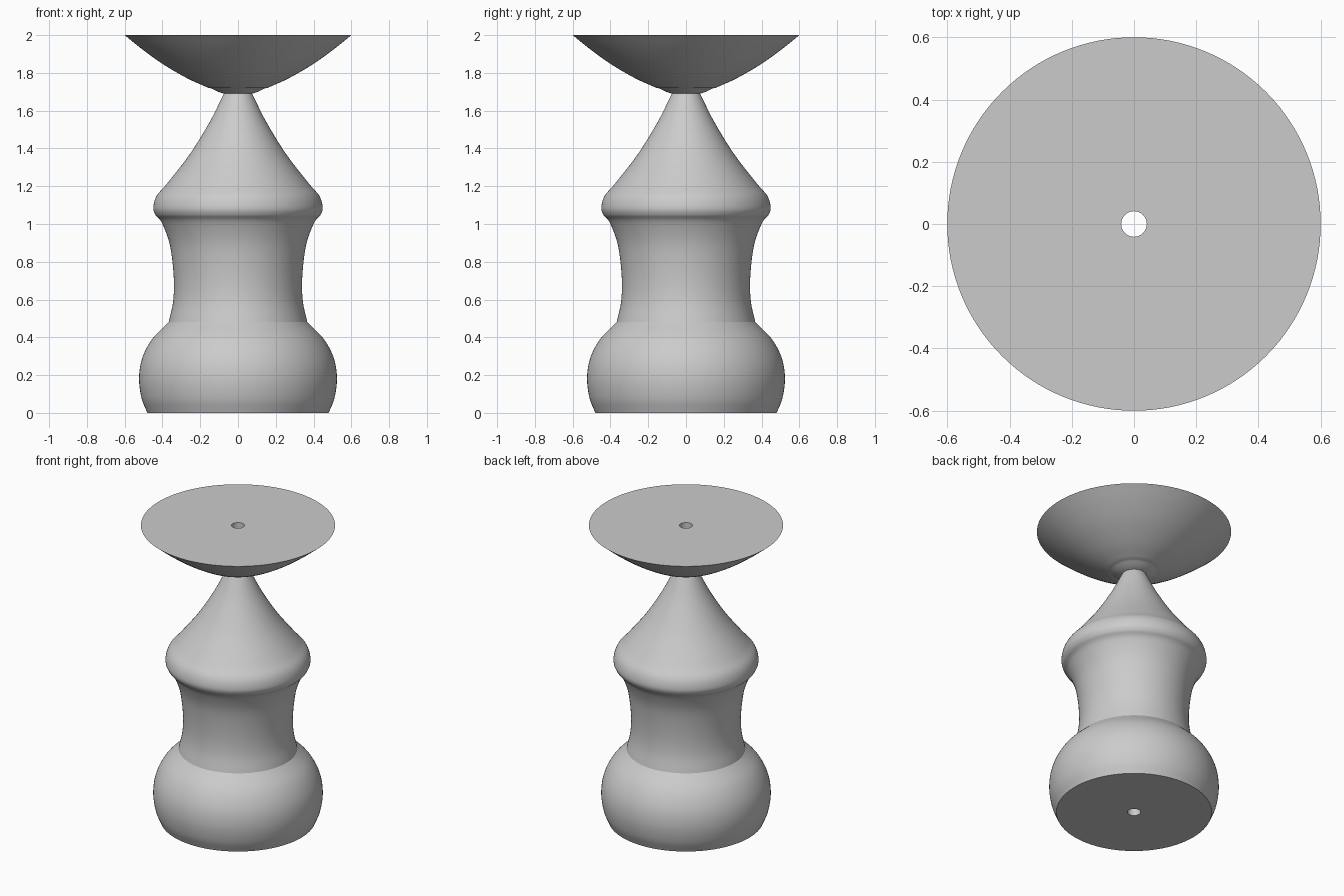
import bpy, bmesh, math
from mathutils import Matrix, Vector

if "Cube" in bpy.data.objects:
    bpy.data.objects.remove(bpy.data.objects["Cube"], do_unlink=True)

SIDES = 128
BORE = 0.041

grey = bpy.data.materials.new("light_grey")
grey.use_nodes = True
colour = (0.6, 0.6, 0.6, 1)
grey.diffuse_color = colour
grey.node_tree.nodes["Principled BSDF"].inputs["Base Color"].default_value = colour


def smooth_curve(points, steps=6):
    """Catmull-Rom curve through (radius, height) points."""
    p = [Vector(q) for q in points]
    p = [2 * p[0] - p[1]] + p + [2 * p[-1] - p[-2]]
    out = []
    for a, b, c, d in zip(p, p[1:], p[2:], p[3:]):
        for i in range(steps):
            t = i / steps
            out.append(0.5 * (2 * b + (c - a) * t + (2 * a - 5 * b + 4 * c - d) * t * t
                              + (3 * b - a - 3 * c + d) * t ** 3))
    return out + [p[-2]]


def lathe(name, profile):
    """Turn a profile, listed from the bottom outward and up, around z."""
    bm = bmesh.new()
    rings = []
    for r, z in profile:
        rings.append([bm.verts.new(Matrix.Rotation(math.tau * i / SIDES, 3, 'Z') @ Vector((r, 0, z)))
                      for i in range(SIDES)])
    for low, high in zip(rings, rings[1:]):
        for i in range(SIDES):
            j = (i + 1) % SIDES
            bm.faces.new((low[i], low[j], high[j], high[i]))
    mesh = bpy.data.meshes.new(name)
    bm.to_mesh(mesh)
    bm.free()
    obj = bpy.data.objects.new(name, mesh)
    bpy.context.collection.objects.link(obj)
    mesh.materials.append(grey)
    bpy.ops.object.select_all(action='DESELECT')
    obj.select_set(True)
    bpy.context.view_layer.objects.active = obj
    bpy.ops.object.shade_smooth_by_angle(angle=math.radians(25))
    return obj


# Rounded foot with a flat underside
foot = smooth_curve([(0.48, 0), (0.511, 0.08), (0.524, 0.185), (0.507, 0.29),
                     (0.455, 0.39), (0.367, 0.48)])
lathe("foot", [(BORE, 0)] + foot)

# Hollow waist, rounded shoulder and tapering neck
lathe("body", smooth_curve([(0.367, 0.48), (0.345, 0.58), (0.339, 0.68), (0.347, 0.8),
                            (0.366, 0.91), (0.405, 1.01), (0.438, 1.05), (0.448, 1.09),
                            (0.43, 1.15), (0.375, 1.215), (0.255, 1.37), (0.15, 1.54),
                            (0.075, 1.69)]))

# Collar and flared dish with a flat top
collar = smooth_curve([(0.075, 1.69), (0.105, 1.7), (0.145, 1.719)])
dish = smooth_curve([(0.155, 1.72), (0.27, 1.772), (0.4, 1.848), (0.51, 1.927), (0.6, 2)])
lathe("dish", collar + dish + [(BORE, 2)])

# Centre hole running the full height
lathe("bore", [(BORE, 2), (BORE, 0)])
